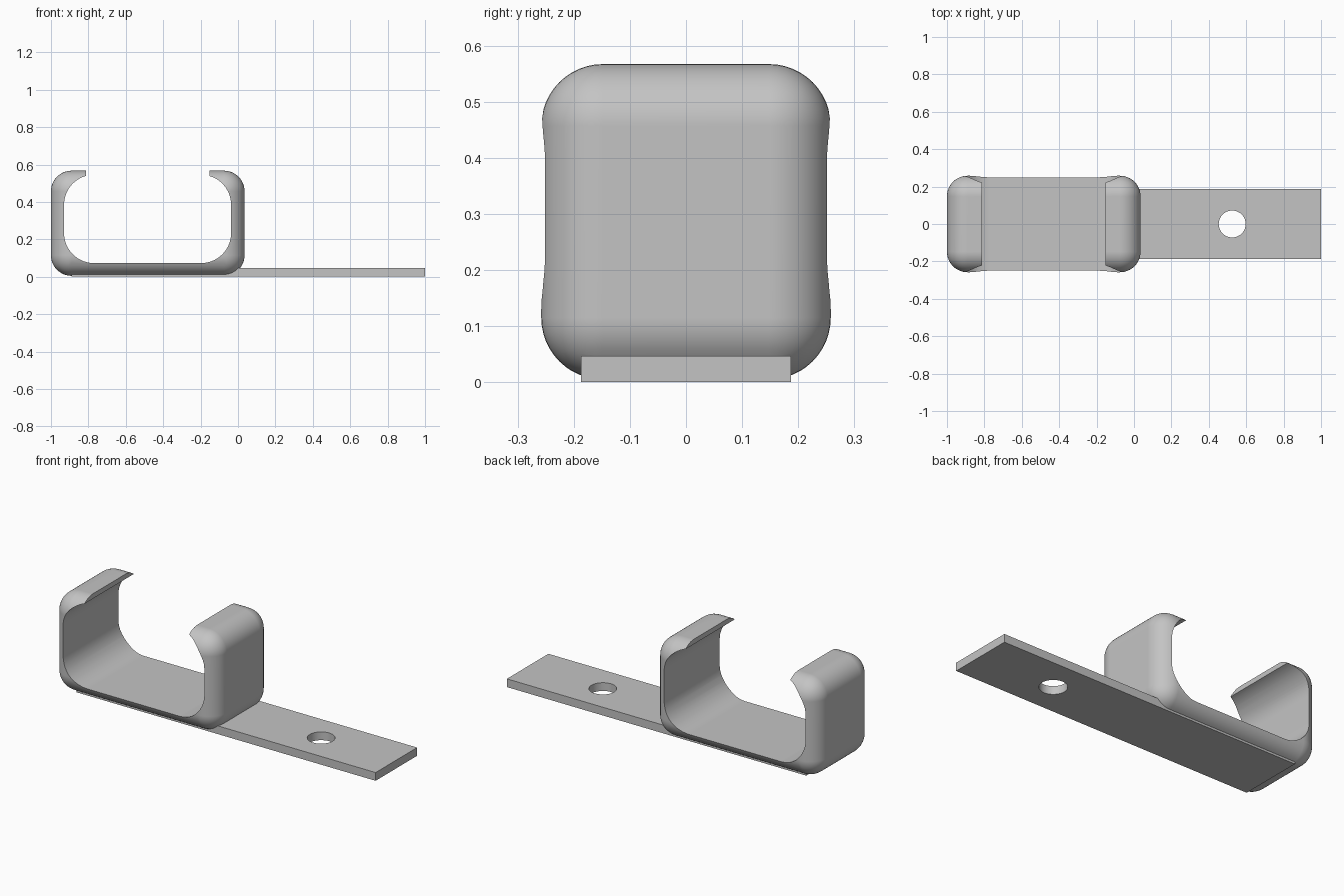
import bpy, bmesh, math
from mathutils import Vector

if "Cube" in bpy.data.objects:
    bpy.data.objects.remove(bpy.data.objects["Cube"])

grey = bpy.data.materials.new("plain grey")
grey.diffuse_color = (0.55, 0.55, 0.55, 1)
grey.use_nodes = True
grey.node_tree.nodes["Principled BSDF"].inputs["Base Color"].default_value = grey.diffuse_color


def make_object(name, bm):
    bmesh.ops.recalc_face_normals(bm, faces=bm.faces)
    mesh = bpy.data.meshes.new(name)
    bm.to_mesh(mesh)
    bm.free()
    mesh.materials.append(grey)
    ob = bpy.data.objects.new(name, mesh)
    bpy.context.collection.objects.link(ob)
    return ob


def box(name, lo, hi, radius=0.0):
    bm = bmesh.new()
    bmesh.ops.create_cube(bm, size=1)
    for v in bm.verts:
        v.co = Vector([(a + b) / 2 + c * (b - a) for a, b, c in zip(lo, hi, v.co)])
    if radius:
        bmesh.ops.bevel(bm, geom=bm.edges[:], offset=radius, offset_type='OFFSET',
                        segments=12, profile=0.5, affect='EDGES')
    return make_object(name, bm)


def prism(name, points, depth, axis):
    """Extrude a closed outline of 3D points along an axis."""
    bm = bmesh.new()
    face = bm.faces.new([bm.verts.new(p) for p in points])
    geom = bmesh.ops.extrude_face_region(bm, geom=[face])["geom"]
    for v in geom:
        if isinstance(v, bmesh.types.BMVert):
            v.co += Vector(axis) * depth
    return make_object(name, bm)


def combine(target, other, operation):
    mod = target.modifiers.new(operation.title(), 'BOOLEAN')
    mod.object, mod.operation, mod.solver = other, operation, 'EXACT'
    bpy.context.view_layer.update()
    graph = bpy.context.evaluated_depsgraph_get()
    mesh = bpy.data.meshes.new_from_object(target.evaluated_get(graph))
    target.modifiers.clear()
    target.data = mesh
    bpy.data.objects.remove(other)


# Clip body: a rounded block
clip = box("clip", (-1.0, -0.258, 0.005), (0.035, 0.258, 0.567), 0.11)

# Cavity with rounded corners and a narrower slot at the top
MID, HALF, SLOT, R = -0.4835, 0.4465, 0.33, 0.16
LOW, HIGH = 0.073, 0.385
STEPS = 14
end = math.acos((SLOT - HALF + R) / R)  # upper arc stops at the slot
side = []
for i in range(STEPS + 1):
    a = -math.pi / 2 + math.pi / 2 * i / STEPS
    side.append((HALF - R + R * math.cos(a), LOW + R + R * math.sin(a)))
for i in range(STEPS + 1):
    a = end * i / STEPS
    side.append((HALF - R + R * math.cos(a), HIGH + R * math.sin(a)))
side.append((SLOT, 0.8))
outline = [(MID + x, -0.5, z) for x, z in side]
outline += [(MID - x, -0.5, z) for x, z in reversed(side)]
combine(clip, prism("cavity_cutter", outline, 1.0, (0, 1, 0)), 'DIFFERENCE')

# Mounting strip under the clip, with a screw hole
strip = box("mounting_strip", (-0.89, -0.187, 0.0), (1.0, 0.187, 0.047))
ring = [(0.525 + 0.072 * math.cos(math.tau * i / 40),
         0.072 * math.sin(math.tau * i / 40), -0.1) for i in range(40)]
combine(strip, prism("hole_cutter", ring, 0.3, (0, 0, 1)), 'DIFFERENCE')

# Join into one solid bracket
combine(clip, strip, 'UNION')
clip.name = "clip_bracket"

bpy.ops.object.select_all(action='DESELECT')
clip.select_set(True)
bpy.context.view_layer.objects.active = clip
bpy.ops.object.shade_smooth_by_angle(angle=math.radians(25))
weighted = clip.modifiers.new("Weighted normals", 'WEIGHTED_NORMAL')
weighted.keep_sharp = True
